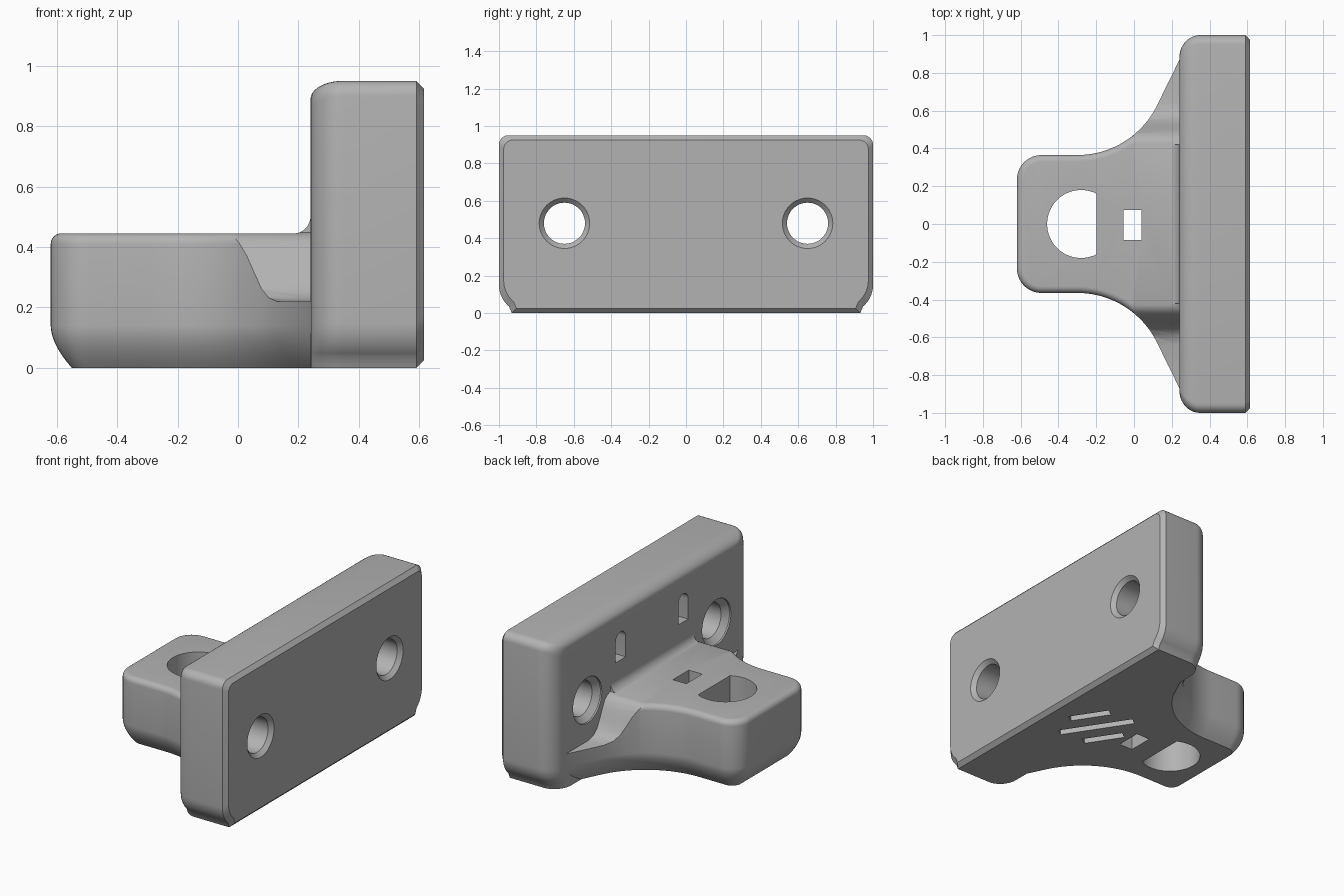
import bpy, bmesh
from math import sin, cos, pi, radians
from mathutils import Vector, Matrix

if "Cube" in bpy.data.objects:
    bpy.data.objects.remove(bpy.data.objects["Cube"])

grey = bpy.data.materials.new("light grey plastic")
grey.use_nodes = True
grey.diffuse_color = (0.45, 0.45, 0.45, 1)
grey.node_tree.nodes["Principled BSDF"].inputs["Base Color"].default_value = grey.diffuse_color


def loft(name, rings):
    """Closed solid skinned through equal-length rings of points."""
    bm = bmesh.new()
    loops = [[bm.verts.new(p) for p in ring] for ring in rings]
    n = len(loops[0])
    for a, b in zip(loops, loops[1:]):
        for i in range(n):
            j = (i + 1) % n
            bm.faces.new((a[i], a[j], b[j], b[i]))
    bm.faces.new(loops[0])
    bm.faces.new(loops[-1])
    bmesh.ops.recalc_face_normals(bm, faces=bm.faces)
    mesh = bpy.data.meshes.new(name)
    bm.to_mesh(mesh)
    bm.free()
    mesh.materials.append(grey)
    obj = bpy.data.objects.new(name, mesh)
    bpy.context.collection.objects.link(obj)
    return obj


def arc(cx, cy, rx, ry, start, end, steps):
    return [(cx + rx * cos(radians(start + (end - start) * i / steps)),
             cy + ry * sin(radians(start + (end - start) * i / steps)))
            for i in range(steps + 1)]


def along_x(name, profile, x0, x1):
    return loft(name, [[(x, y, z) for y, z in profile] for x in (x0, x1)])


def along_z(name, profile, z0, z1):
    return loft(name, [[(x, y, z) for x, y in profile] for z in (z0, z1)])


def combine(target, tool, operation):
    """Apply a boolean and discard the tool."""
    mod = target.modifiers.new(operation, 'BOOLEAN')
    mod.operation = operation
    mod.solver = 'EXACT'
    mod.object = tool
    bpy.context.view_layer.objects.active = target
    bpy.ops.object.modifier_apply(modifier=mod.name)
    bpy.data.objects.remove(tool)


def inset(ring, d):
    """Move a counter-clockwise outline inwards by d."""
    out = []
    for i, p in enumerate(ring):
        p = Vector(p)
        e1 = (p - Vector(ring[i - 1])).normalized()
        e2 = (Vector(ring[(i + 1) % len(ring)]) - p).normalized()
        n = Vector((-e1.y - e2.y, e1.x + e2.x)).normalized()
        out.append(p + n * d / max(0.4, n.dot(Vector((-e2.y, e2.x)))))
    return out


# Flared arm: plan outline lofted upwards with rounded rims
half = [(0.40, 0.94), (0.275, 0.94)] + arc(-0.30, 0.835, 0.47, 0.47, -26.5, -90, 20) \
    + arc(-0.49, 0.235, 0.13, 0.13, 90, 180, 10)
outline = half + [(x, -y) for x, y in reversed(half)]
levels = [(0.14 * i / 8, 0.07 * (1 - i / 8) ** 1.8) for i in range(9)]
levels += [(0.41 + 0.035 * sin(a), 0.035 * (1 - cos(a)))
           for a in (pi / 2 * i / 6 for i in range(7))]
body = loft("wall_bracket", [[(p[0], p[1], z) for p in inset(outline, d)] for z, d in levels])

# Fillet between arm top and plate
fillet = [(0.30, 0.40), (0.30, 0.502)] + arc(0.182, 0.502, 0.058, 0.058, 0, -90, 8) + [(0.182, 0.40)]
combine(body, loft("fillet", [[(x, y, z) for x, z in fillet] for y in (-0.6, 0.6)]), 'UNION')

# Scoops that clear the screw heads
for side in (-1, 1):
    scoop = [(0.42, 0.448), (0.45, 0.438), (0.475, 0.415), (0.50, 0.37), (0.525, 0.315),
             (0.555, 0.262), (0.59, 0.232), (0.64, 0.22), (1.1, 0.22), (1.1, 0.7), (0.42, 0.7)]
    combine(body, along_x("scoop", [(side * y, z) for y, z in scoop], -0.3, 0.35), 'DIFFERENCE')


# Back plate: rounded towards the arm, chamfered on the mounting face
def plate_ring(x, iy, top, bottom):
    w, t = 1 - iy, 0.95 - top
    right = arc(w - 0.15, bottom + 0.15, 0.15, 0.15, -57, 0, 8) \
        + arc(w - 0.05, t - 0.05, 0.05, 0.05, 0, 90, 6)
    right = [(y, bottom + (z - right[0][1]) if i == 0 else z) for i, (y, z) in enumerate(right)]
    return [(x, y, z) for y, z in right + [(-y, z) for y, z in reversed(right)]]


sections = []
for i in range(11):
    a = pi / 2 * i / 10
    sections.append((0.24 + 0.11 * (1 - cos(a)), 0.12 * (1 - sin(a)), 0.06 * (1 - sin(a)), 0))
sections += [(0.59, 0, 0, 0), (0.615, 0.025, 0.025, 0.025)]
combine(body, loft("plate", [plate_ring(*s) for s in sections]), 'UNION')

# Screw holes, chamfered at both ends
for side in (-1, 1):
    steps = [(0.20, 0.145), (0.25, 0.145), (0.285, 0.11), (0.59, 0.11), (0.64, 0.16)]
    rings = [[(x, y, z) for y, z in arc(side * 0.65, 0.48, r, r, 0, 360, 48)[:-1]] for x, r in steps]
    combine(body, loft("screw_hole", rings), 'DIFFERENCE')

    # Small round-topped pockets above the arm
    pocket = [(side * 0.315 - 0.05, 0.61), (side * 0.315 + 0.05, 0.61)] \
        + arc(side * 0.315, 0.74, 0.05, 0.05, 0, 180, 12)
    combine(body, along_x("pocket", pocket, 0.1, 0.38), 'DIFFERENCE')

# D-shaped and rectangular openings through the arm
combine(body, along_z("d_hole", arc(-0.28, 0, 0.18, 0.18, 63, 297, 40), -0.1, 0.6), 'DIFFERENCE')
window = [(-0.055, -0.085), (0.04, -0.085), (0.04, 0.075), (-0.055, 0.075)]
combine(body, along_z("window", window, -0.1, 0.6), 'DIFFERENCE')

# Three diagonal grooves underneath
along, across = Vector((-0.55, 0.84)), Vector((0.84, 0.55))
for shift, length in ((-0.14, 0.25), (0, 0.46), (0.14, 0.25)):
    mid = Vector((0.28, -0.015)) + across * shift
    bar = [mid + along * length / 2 * u + across * 0.026 * v
           for u, v in ((-1, -1), (1, -1), (1, 1), (-1, 1))]
    combine(body, along_z("groove", bar, -0.1, 0.05), 'DIFFERENCE')

# Smooth curved surfaces, keep hard edges
bpy.ops.object.select_all(action='DESELECT')
body.select_set(True)
bpy.context.view_layer.objects.active = body
bpy.ops.object.shade_smooth_by_angle(angle=radians(30))
